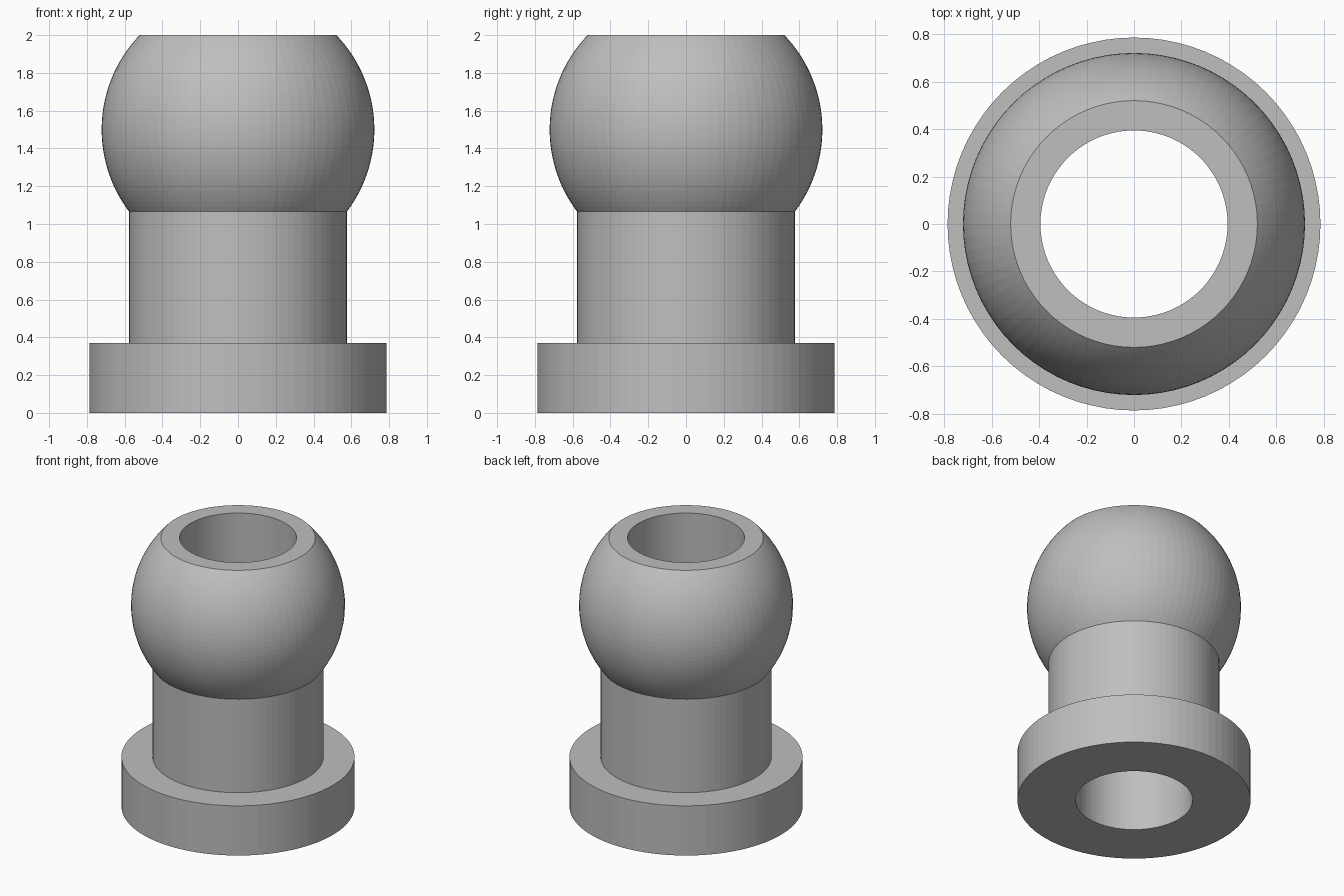
import bpy, bmesh
from math import sqrt, asin, cos, sin, tau

cube = bpy.data.objects.get("Cube")
if cube:
    bpy.data.objects.remove(cube, do_unlink=True)

SEGMENTS = 80
HEIGHT = 2.0
BORE_R = 0.395
FLANGE_R, FLANGE_H = 0.787, 0.37
NECK_R = 0.577
BALL_R, BALL_Z, BALL_STEPS = 0.722, 1.5, 32

# Plain grey metal
grey = bpy.data.materials.new("plain_grey")
grey.use_nodes = True
colour = (0.52, 0.52, 0.52, 1)
grey.diffuse_color = colour
grey.node_tree.nodes["Principled BSDF"].inputs["Base Color"].default_value = colour


def ball_profile():
    """Arc from the neck joint up to the flat top."""
    low = -asin(sqrt(BALL_R**2 - NECK_R**2) / BALL_R)
    high = asin((HEIGHT - BALL_Z) / BALL_R)
    angles = [low + (high - low) * i / BALL_STEPS for i in range(BALL_STEPS + 1)]
    return [(BALL_R * cos(a), BALL_Z + BALL_R * sin(a)) for a in angles]


def lathe(name, profile):
    """Revolve a closed (radius, height) outline around z."""
    bm = bmesh.new()
    verts = [bm.verts.new((r, 0, z)) for r, z in profile]
    edges = [bm.edges.new((v, verts[i - 1])) for i, v in enumerate(verts)]
    bmesh.ops.spin(bm, geom=verts + edges, cent=(0, 0, 0), axis=(0, 0, 1),
                   angle=tau, steps=SEGMENTS, use_merge=True)
    bmesh.ops.remove_doubles(bm, verts=bm.verts, dist=1e-5)
    bmesh.ops.recalc_face_normals(bm, faces=bm.faces)
    mesh = bpy.data.meshes.new(name)
    bm.to_mesh(mesh)
    bm.free()
    mesh.materials.append(grey)
    obj = bpy.data.objects.new(name, mesh)
    bpy.context.collection.objects.link(obj)
    return obj


# Turned part: flange, neck and truncated ball around a through bore
flange = [(BORE_R, 0), (FLANGE_R, 0), (FLANGE_R, FLANGE_H)]
neck = [(NECK_R, FLANGE_H)]
bore_top = [(BORE_R, HEIGHT)]
lathe("hollow_ball_stud", flange + neck + ball_profile() + bore_top)
